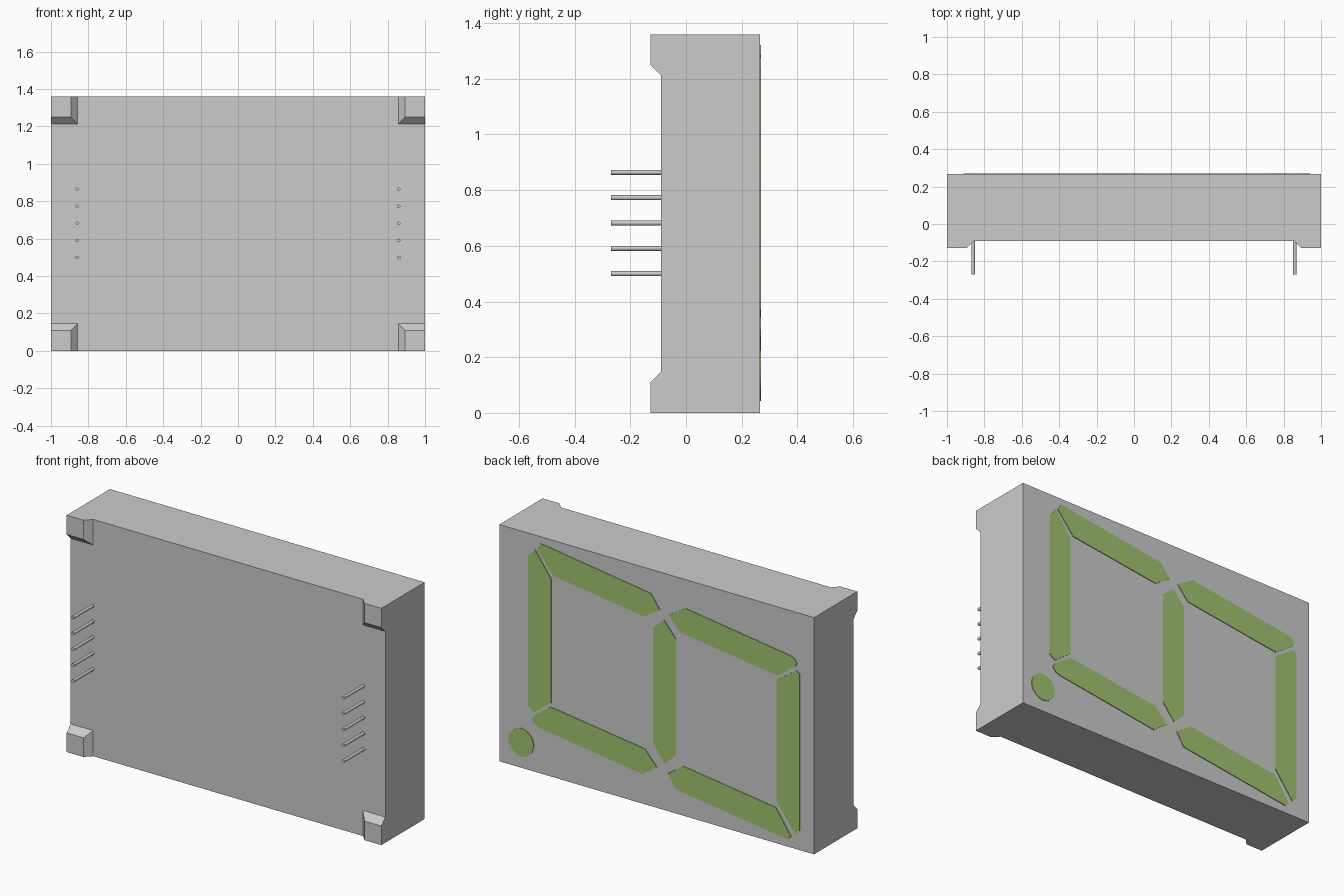
import bpy, bmesh
from mathutils import Matrix

if "Cube" in bpy.data.objects:
    bpy.data.objects.remove(bpy.data.objects["Cube"])

BACK, FACE, FRONT = -0.09, 0.266, 0.27


def finish(name, bm, mat=None):
    bmesh.ops.recalc_face_normals(bm, faces=bm.faces)
    me = bpy.data.meshes.new(name)
    bm.to_mesh(me)
    bm.free()
    ob = bpy.data.objects.new(name, me)
    bpy.context.collection.objects.link(ob)
    if mat:
        me.materials.append(mat)
    return ob


def plate(name, pts, y0, y1, mat=None):
    """Extrude an x/z outline from y0 to y1."""
    bm = bmesh.new()
    face = bm.faces.new([bm.verts.new((x, y0, z)) for x, z in pts])
    new = bmesh.ops.extrude_face_region(bm, geom=[face])["geom"]
    bmesh.ops.translate(bm, vec=(0, y1 - y0, 0),
                        verts=[v for v in new if isinstance(v, bmesh.types.BMVert)])
    return finish(name, bm, mat)


def cylinder(name, x, z, r, y0, y1, sides, mat=None):
    bm = bmesh.new()
    m = Matrix.Translation((x, (y0 + y1) / 2, z)) @ Matrix.Rotation(1.5707963, 4, 'X')
    bmesh.ops.create_cone(bm, cap_ends=True, segments=sides, radius1=r, radius2=r,
                          depth=y1 - y0, matrix=m)
    ob = finish(name, bm, mat)
    bpy.context.view_layer.objects.active = ob
    ob.select_set(True)
    bpy.ops.object.shade_smooth_by_angle()
    ob.select_set(False)
    return ob


green = bpy.data.materials.new("segment_green")
green.diffuse_color = (0.35, 0.55, 0.16, 1)
green.use_nodes = True
green.node_tree.nodes["Principled BSDF"].inputs["Base Color"].default_value = green.diffuse_color

# Housing block
plate("housing", [(-1, 0), (1, 0), (1, 1.36), (-1, 1.36)], BACK, FACE)

# Corner standoff feet with two chamfered inner sides
for sx in (-1, 1):
    for top in (False, True):
        bm = bmesh.new()
        rings = []
        for y, xi, zi in ((BACK, 0.857, 0.147), (-0.127, 0.893, 0.11)):
            corners = [(1, 0), (xi, 0), (xi, zi), (1, zi)]
            rings.append([bm.verts.new((sx * x, y, 1.36 - z if top else z))
                          for x, z in corners])
        a, b = rings
        bm.faces.new(a)
        bm.faces.new(b)
        for i in range(4):
            j = (i + 1) % 4
            bm.faces.new((a[i], a[j], b[j], b[i]))
        finish("corner_foot", bm)

# Two rows of connection pins
for x in (-0.86, 0.86):
    for i in range(5):
        cylinder("pin", x, 0.5 + 0.091 * i, 0.009, -0.27, BACK, 16)

# Slanted display segments, outlines in x/z
segments = {
    "segment_end_left": [(.816, 1.231), (.771, 1.277), (.67, 1.137),
                         (.67, .423), (.778, .342), (.816, .372)],
    "segment_middle": [(-.048, 1.093), (.022, 1.029), (.022, .366),
                       (-.054, .271), (-.124, .335), (-.124, 1.004)],
    "segment_end_right": [(-.765, .942), (-.89, 1.027), (-.911, 1.012),
                          (-.911, .115), (-.882, .088), (-.765, .242)],
    "segment_upper_left": [(.733, 1.322), (.035, 1.223), (-.022, 1.144),
                           (.073, 1.08), (.651, 1.157), (.759, 1.286)],
    "segment_upper_right": [(-.185, 1.196), (-.85, 1.103), (-.876, 1.093), (-.892, 1.071),
                            (-.885, 1.05), (-.77, .966), (-.151, 1.05), (-.08, 1.132)],
    "segment_lower_left": [(.67, .4), (.073, .32), (-.003, .234), (.086, .17),
                           (.74, .262), (.775, .275), (.792, .3), (.78, .322)],
    "segment_lower_right": [(-.073, .218), (-.168, .286), (-.759, .206),
                            (-.856, .066), (-.835, .042), (-.124, .141)],
}
for name, pts in segments.items():
    plate(name, pts, FACE - 0.002, FRONT, green)

# Round decimal point
cylinder("decimal_point", 0.86, 0.147, 0.08, FACE - 0.002, FRONT, 32, green)
